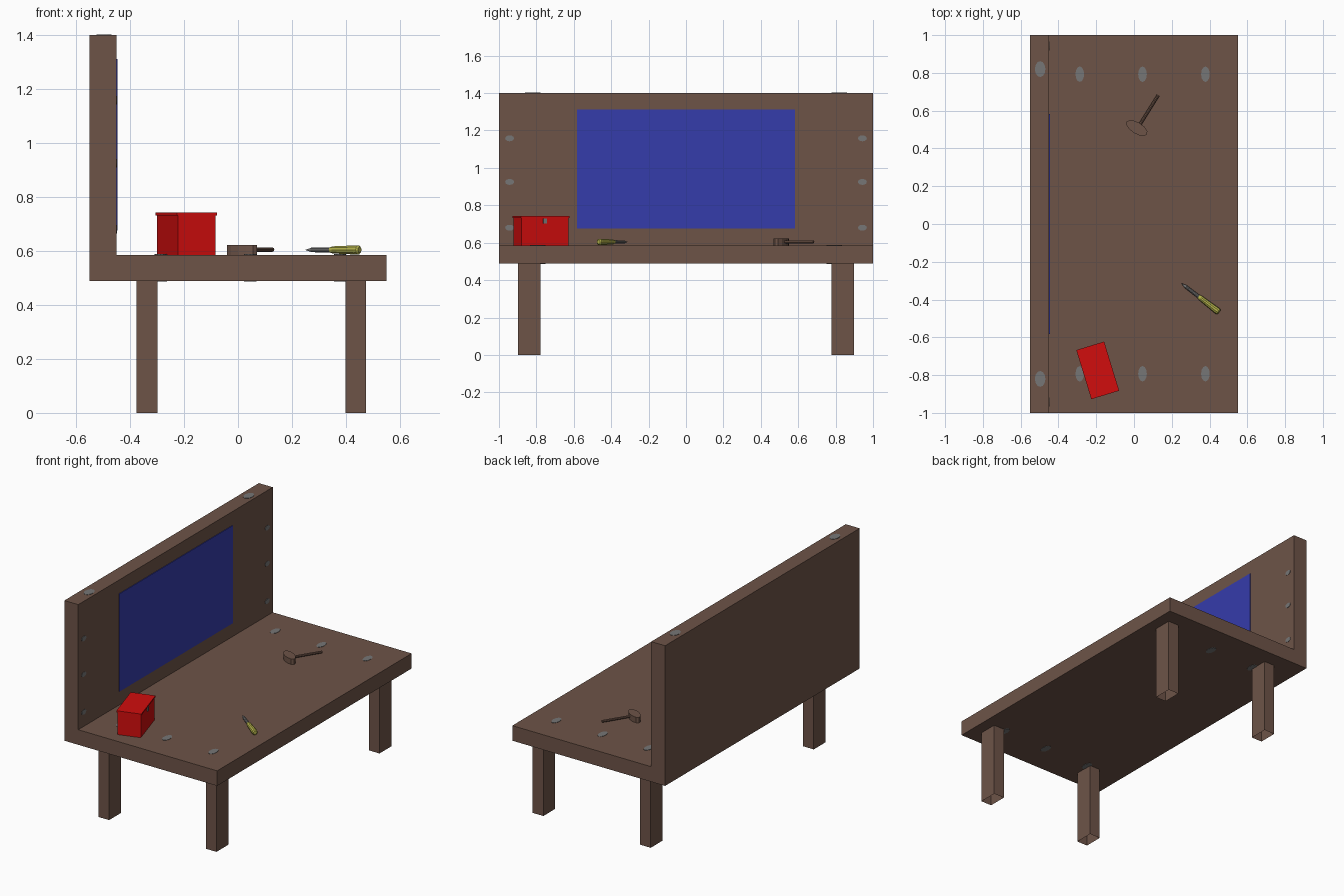
import bpy, bmesh, math
from mathutils import Matrix, Vector

if "Cube" in bpy.data.objects:
    bpy.data.objects.remove(bpy.data.objects["Cube"])


def mat(name, r, g, b):
    m = bpy.data.materials.new(name)
    m.diffuse_color = (r, g, b, 1)
    m.use_nodes = True
    m.node_tree.nodes["Principled BSDF"].inputs["Base Color"].default_value = m.diffuse_color
    return m


BROWN = mat("brown wood", 0.155, 0.088, 0.064)
BLUE = mat("blue board", 0.036, 0.045, 0.41)
RED = mat("red paint", 0.64, 0.004, 0.004)
GREY = mat("grey metal", 0.18, 0.18, 0.18)
YELLOW = mat("yellow handle", 0.46, 0.45, 0.07)


def finish(name, bm, material, loc=(0, 0, 0), rot=0):
    bmesh.ops.recalc_face_normals(bm, faces=bm.faces)
    me = bpy.data.meshes.new(name)
    bm.to_mesh(me)
    bm.free()
    me.materials.append(material)
    ob = bpy.data.objects.new(name, me)
    ob.location = loc
    ob.rotation_euler = (0, 0, math.radians(rot))
    bpy.context.collection.objects.link(ob)
    return ob


def box(name, size, loc, material, rot=0, open_ends=False):
    bm = bmesh.new()
    bmesh.ops.create_cube(bm, size=1)
    bmesh.ops.scale(bm, vec=size, verts=bm.verts)
    if open_ends:
        bm.normal_update()
        bmesh.ops.delete(bm, geom=[f for f in bm.faces if abs(f.normal.z) > 0.9],
                         context='FACES')
        return finish_open(name, bm, material, loc)
    return finish(name, bm, material, loc, rot)


def finish_open(name, bm, material, loc):
    return finish(name, bm, material, loc)


def disc(name, radii, depth, loc, material, axis='Z', rot=0, sides=12):
    """Elliptical cylinder; radii are across the axis."""
    bm = bmesh.new()
    bmesh.ops.create_cone(bm, cap_ends=True, segments=sides, radius1=1, radius2=1, depth=1)
    bmesh.ops.scale(bm, vec=(radii[0], radii[1], depth), verts=bm.verts)
    if axis == 'X':
        bmesh.ops.rotate(bm, matrix=Matrix.Rotation(math.pi / 2, 3, 'Y'), verts=bm.verts)
    return finish(name, bm, material, loc, rot)


def lathe(name, profile, loc, material, rot, sides=10):
    """Spin (x, radius) pairs round the local x axis."""
    bm = bmesh.new()
    rings = []
    for x, r in profile:
        rings.append([bm.verts.new((x, r * math.cos(2 * math.pi * i / sides),
                                    r * math.sin(2 * math.pi * i / sides)))
                      for i in range(sides)])
    for a, b in zip(rings, rings[1:]):
        for i in range(sides):
            j = (i + 1) % sides
            bm.faces.new((a[i], a[j], b[j], b[i]))
    bm.faces.new(rings[0])
    bm.faces.new(rings[-1])
    return finish(name, bm, material, loc, rot)


# bench top and back as one L-shaped profile swept along y
bm = bmesh.new()
outline = [(-0.55, 0.488), (0.55, 0.488), (0.55, 0.586), (-0.45, 0.586),
           (-0.45, 1.4), (-0.55, 1.4)]
face = bm.faces.new([bm.verts.new((x, -1, z)) for x, z in outline])
ext = bmesh.ops.extrude_face_region(bm, geom=[face])
bmesh.ops.translate(bm, vec=(0, 2, 0),
                    verts=[v for v in ext["geom"] if isinstance(v, bmesh.types.BMVert)])
finish("bench_top_and_back", bm, BROWN)

# legs, open at both ends
for x in (-0.337, 0.436):
    for y in (-0.838, 0.838):
        box("leg", (0.077, 0.122, 0.488), (x, y, 0.244), BROWN, open_ends=True)

# blue board on the back
box("blue_board", (0.006, 1.166, 0.636), (-0.449, 0, 0.993), BLUE)

# bolt heads: through the top, on the back's upper edge and on its face
for s in (-1, 1):
    for x in (-0.287, 0.045, 0.378):
        disc("top_bolt", (0.023, 0.041), 0.102, (x, s * 0.793, 0.537), GREY)
    disc("upper_edge_bolt", (0.028, 0.042), 0.02, (-0.497, s * 0.82, 1.392), GREY)
    for z in (0.68, 0.925, 1.158):
        disc("back_bolt", (0.016, 0.024), 0.02, (-0.458, s * 0.943, z), GREY, axis='X')

# red tool box with a lid and a latch
c = Vector((-0.192, -0.775, 0))
box("toolbox_body", (0.146, 0.264, 0.148), c + Vector((0, 0, 0.659)), RED, rot=17)
box("toolbox_lid", (0.154, 0.272, 0.010), c + Vector((0, 0, 0.737)), RED, rot=17)
d = Vector((math.cos(math.radians(17)), math.sin(math.radians(17)), 0))
box("toolbox_latch", (0.008, 0.02, 0.026), c + d * 0.073 + Vector((0, 0, 0.716)), GREY, rot=17)

# mallet lying on the top
disc("mallet_head", (0.064, 0.03), 0.036, (0.015, 0.508, 0.604), BROWN, rot=-31)
lathe("mallet_handle", [(0, 0.008), (0.2, 0.008)], (0.022, 0.512, 0.605), BROWN, 58, sides=8)

# screwdriver lying on the top
tip = (0.251, -0.314, 0.604)
lathe("screwdriver_blade", [(0, 0.001), (0.03, 0.009), (0.135, 0.010)], tip, GREY, -37.5)
lathe("screwdriver_handle", [(0.115, 0.010), (0.13, 0.014), (0.19, 0.016), (0.235, 0.018),
                             (0.246, 0.017), (0.252, 0.011)], tip, YELLOW, -37.5)
